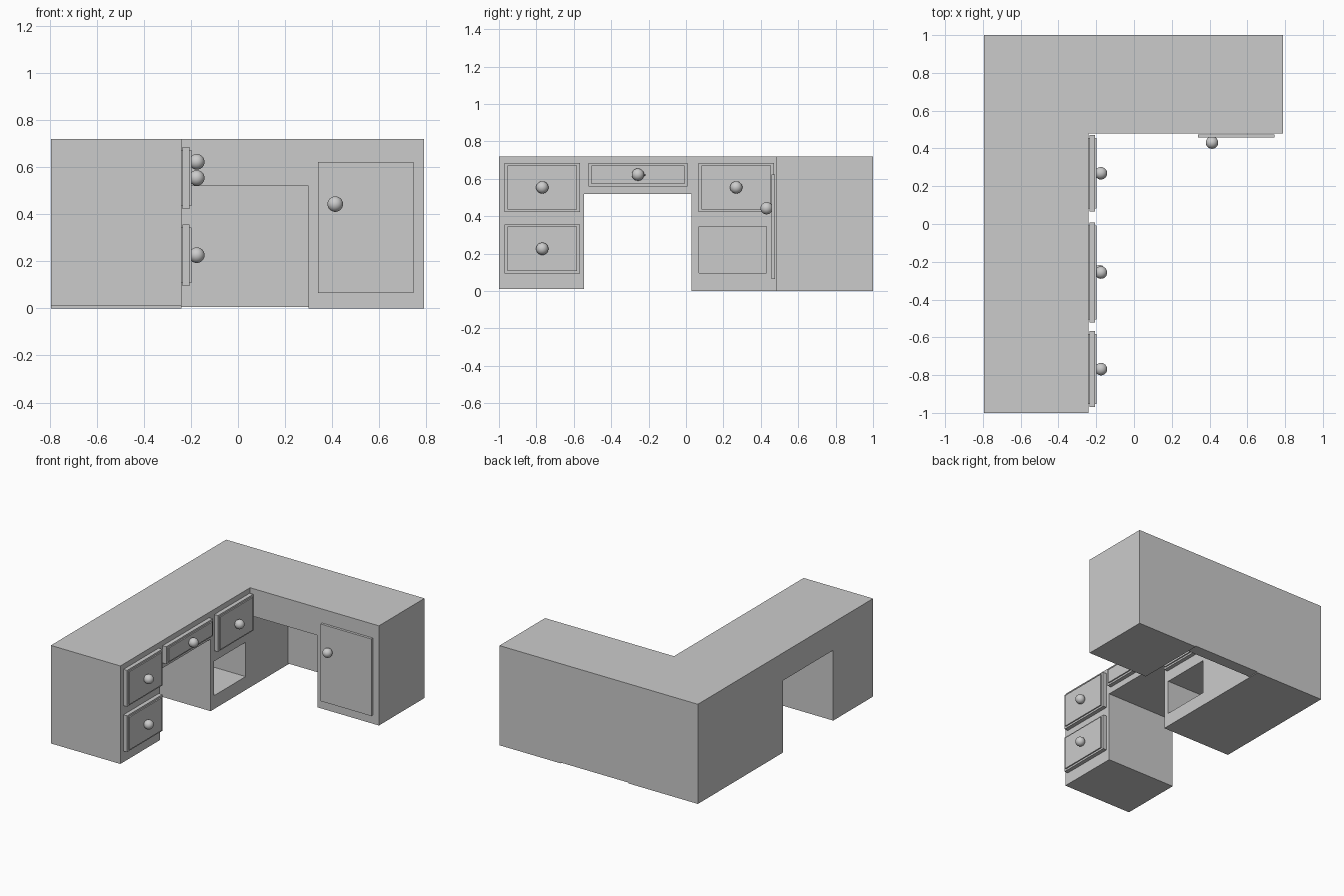
import bpy, bmesh

if "Cube" in bpy.data.objects:
    bpy.data.objects.remove(bpy.data.objects["Cube"])


def box(name, x, y, z):
    """Axis-aligned box from (min, max) ranges."""
    bm = bmesh.new()
    bmesh.ops.create_cube(bm, size=1)
    for v in bm.verts:
        v.co = [r[0] + (c + 0.5) * (r[1] - r[0]) for c, r in zip(v.co, (x, y, z))]
    return finish(name, bm)


def finish(name, bm):
    bmesh.ops.recalc_face_normals(bm, faces=bm.faces[:])
    me = bpy.data.meshes.new(name)
    bm.to_mesh(me)
    bm.free()
    ob = bpy.data.objects.new(name, me)
    bpy.context.collection.objects.link(ob)
    return ob


def knob(name, loc, scale=(1, 1, 1), r=0.033):
    bpy.ops.mesh.primitive_uv_sphere_add(segments=24, ring_count=14, radius=r, location=loc)
    ob = bpy.context.object
    ob.name = name
    ob.scale = scale
    bpy.ops.object.shade_smooth()
    return ob


# L-shaped desk body, extruded from its plan
plan = [(-0.795, -1), (-0.24, -1), (-0.24, 0.48), (0.79, 0.48), (0.79, 1), (-0.795, 1)]
bm = bmesh.new()
face = bm.faces.new([bm.verts.new((x, y, 0)) for x, y in plan])
ext = bmesh.ops.extrude_face_region(bm, geom=[face])
for v in ext["geom"]:
    if isinstance(v, bmesh.types.BMVert):
        v.co.z = 0.72
desk = finish("desk_body", bm)

# openings cut from the body
cuts = [
    ("side_kneehole", (-1, 0), (-0.545, 0.03), (-0.1, 0.52)),
    ("back_kneehole", (-0.24, 0.30), (0.3, 0.915), (-0.1, 0.52)),
    ("missing_drawer_hole", (-0.74, -0.1), (0.07, 0.43), (0.097, 0.345)),
    ("front_pedestal_trim", (-1, 0), (-1.1, -0.3), (-0.1, 0.012)),
    ("back_panel_trim", (-0.24, 0.30), (0.7, 1.1), (-0.1, 0.006)),
]
for name, x, y, z in cuts:
    cutter = box(name, x, y, z)
    cutter.hide_render = True
    bpy.context.view_layer.objects.active = desk
    mod = desk.modifiers.new(name, "BOOLEAN")
    mod.operation, mod.solver, mod.object = "DIFFERENCE", "EXACT", cutter
    bpy.ops.object.modifier_apply(modifier=mod.name)
    bpy.data.objects.remove(cutter)

# drawer fronts: outer slab, raised panel and knob
drawers = {
    "upper_front_drawer": ((-0.97, -0.567), (0.423, 0.685)),
    "lower_front_drawer": ((-0.97, -0.567), (0.095, 0.357)),
    "upper_corner_drawer": ((0.067, 0.47), (0.423, 0.685)),
    "pencil_drawer": ((-0.522, 0.008), (0.56, 0.685)),
}
for name, ((y0, y1), (z0, z1)) in drawers.items():
    box(name + "_slab", (-0.236, -0.207), (y0, y1), (z0, z1))
    box(name + "_panel", (-0.241, -0.198), (y0 + 0.016, y1 - 0.016), (z0 + 0.013, z1 - 0.013))
    knob(name + "_knob", (-0.175, (y0 + y1) / 2, (z0 + z1) / 2))

# small flattened pull beside the pencil drawer knob
knob("pencil_drawer_pull", (-0.183, -0.247, 0.62), (1, 1, 0.3), 0.03)

# cupboard door in the back arm
box("cupboard_door", (0.34, 0.745), (0.457, 0.475), (0.065, 0.622))
knob("cupboard_door_knob", (0.413, 0.431, 0.443))
